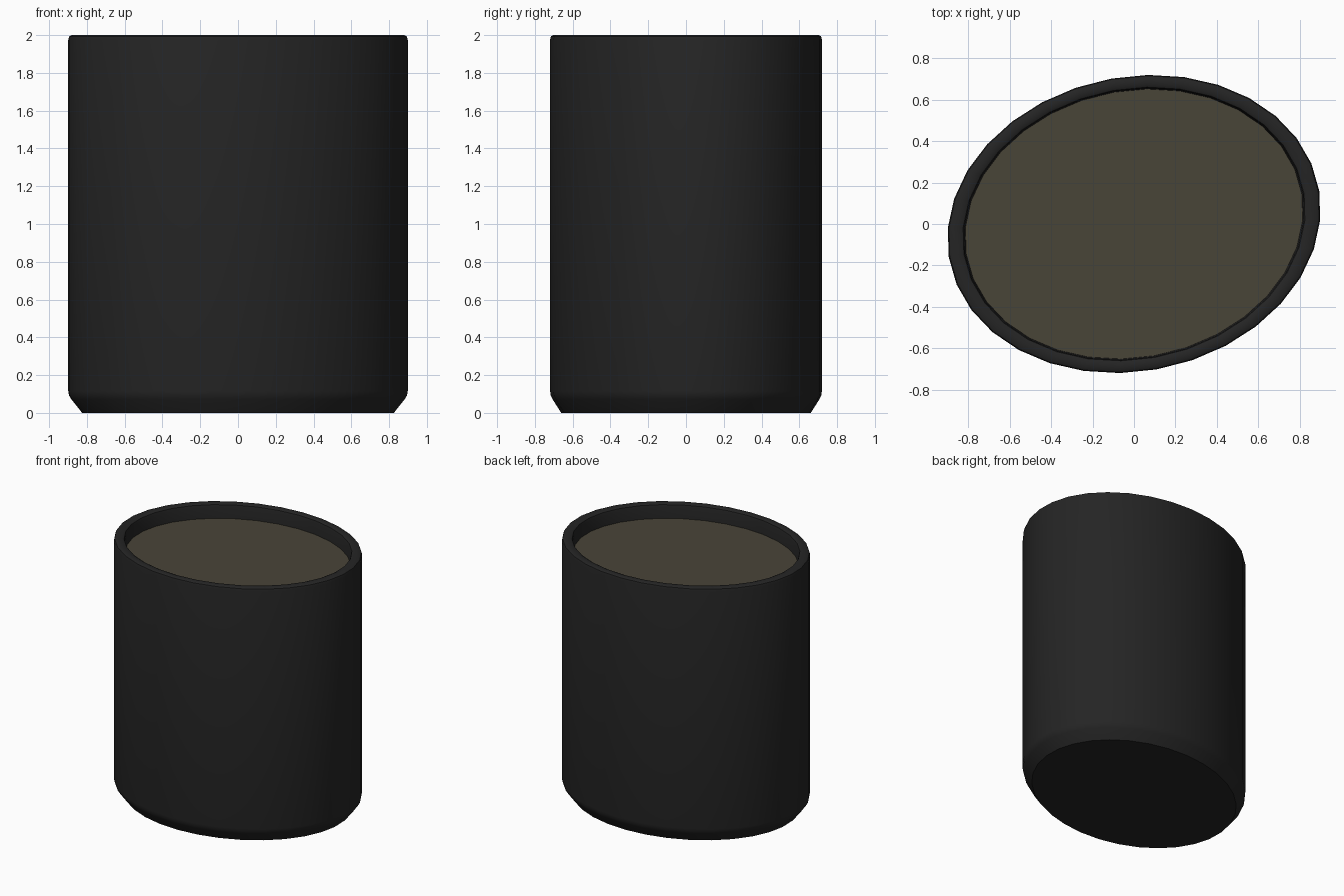
import bpy, bmesh, math

if "Cube" in bpy.data.objects:
    bpy.data.objects.remove(bpy.data.objects["Cube"])

SIDES = 32
A, B = 0.909, 0.710            # half axes of the oval
TILT, PHASE = math.radians(12), math.radians(-2.5)


def material(name, rgb):
    m = bpy.data.materials.new(name)
    m.diffuse_color = (*rgb, 1)
    m.use_nodes = True
    m.node_tree.nodes["Principled BSDF"].inputs["Base Color"].default_value = m.diffuse_color
    return m


def oval_lathe(name, profile, mat, cap_start=True, cap_end=True):
    """Sweep (scale, z) rings around the tilted oval."""
    bm = bmesh.new()
    rings = []
    for s, z in profile:
        ring = []
        for i in range(SIDES):
            t = PHASE + 2 * math.pi * i / SIDES
            u, v = A * s * math.cos(t), B * s * math.sin(t)
            ring.append(bm.verts.new((u * math.cos(TILT) - v * math.sin(TILT),
                                      u * math.sin(TILT) + v * math.cos(TILT), z)))
        rings.append(ring)
    for lo, hi in zip(rings, rings[1:]):
        for i in range(SIDES):
            j = (i + 1) % SIDES
            bm.faces.new((lo[i], lo[j], hi[j], hi[i]))
    if cap_start:
        bm.faces.new(rings[0][::-1])
    if cap_end and len(rings) > 1:
        bm.faces.new(rings[-1])
    me = bpy.data.meshes.new(name)
    bm.to_mesh(me)
    bm.free()
    me.materials.append(mat)
    ob = bpy.data.objects.new(name, me)
    bpy.context.collection.objects.link(ob)
    bpy.ops.object.select_all(action='DESELECT')
    ob.select_set(True)
    bpy.context.view_layer.objects.active = ob
    bpy.ops.object.shade_smooth_by_angle(angle=math.radians(40))
    return ob


black = material("matte black", (0.018, 0.018, 0.018))
brown = material("murky brown", (0.066, 0.058, 0.039))

# Oval container: chamfered base, rounded rim, shallow recess on top
oval_lathe("container", [
    (0.918, 0.0), (0.982, 0.072), (0.995, 0.092), (1.0, 0.115),
    (1.0, 1.975), (0.994, 1.993), (0.978, 2.0),
    (0.935, 2.0), (0.918, 1.993), (0.912, 1.975), (0.905, 1.88)], black)

# Contents filling the recess
oval_lathe("contents", [(0.904, 1.881), (0.906, 1.89)], brown)
